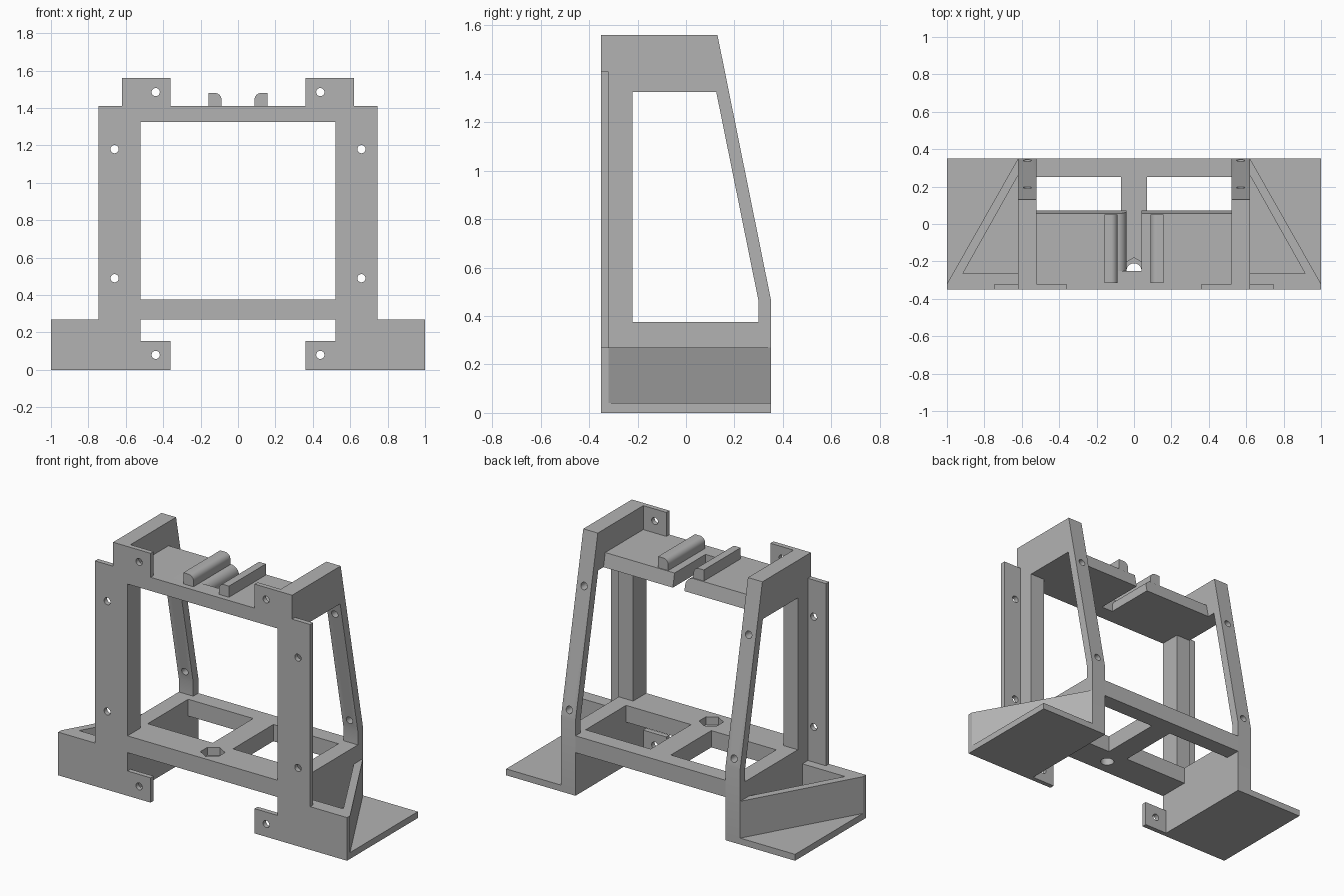
import bpy, bmesh, math
from mathutils import Vector

cube = bpy.data.objects.get("Cube")
if cube:
    bpy.data.objects.remove(cube, do_unlink=True)

GREY = (0.45, 0.45, 0.45, 1)
grey = bpy.data.materials.new("plain grey")
grey.use_nodes = True
grey.diffuse_color = GREY
grey.node_tree.nodes["Principled BSDF"].inputs["Base Color"].default_value = GREY


def prism(name, points, axis, lo, hi):
    """Extrude a flat outline along an axis; outline uses the other two axes in order."""
    i = "xyz".index(axis)

    def place(p, h):
        c = list(p)
        c.insert(i, h)
        return c
    bm = bmesh.new()
    face = bm.faces.new([bm.verts.new(place(p, lo)) for p in points])
    ext = bmesh.ops.extrude_face_region(bm, geom=[face])
    step = Vector((0, 0, 0))
    step[i] = hi - lo
    bmesh.ops.translate(bm, vec=step, verts=[g for g in ext["geom"] if isinstance(g, bmesh.types.BMVert)])
    bmesh.ops.recalc_face_normals(bm, faces=bm.faces)
    mesh = bpy.data.meshes.new(name)
    bm.to_mesh(mesh)
    bm.free()
    mesh.materials.append(grey)
    obj = bpy.data.objects.new(name, mesh)
    bpy.context.collection.objects.link(obj)
    return obj


def rect(a, b, c, d):
    return [(a, c), (b, c), (b, d), (a, d)]


def ring(u, v, r, sides, start=0.0):
    turn = 2 * math.pi / sides
    return [(u + r * math.cos(start + k * turn), v + r * math.sin(start + k * turn)) for k in range(sides)]


def arc(u, v, r, a0, a1, steps=8):
    angles = [math.radians(a0 + (a1 - a0) * k / steps) for k in range(steps + 1)]
    return [(u + r * math.cos(a), v + r * math.sin(a)) for a in angles]


def cut(obj, points, axis, lo, hi):
    cutter = prism("cutter", points, axis, lo, hi)
    cutter.hide_render = True
    mod = obj.modifiers.new("cut", "BOOLEAN")
    mod.operation, mod.solver, mod.object = "DIFFERENCE", "EXACT", cutter
    bpy.context.view_layer.objects.active = obj
    bpy.ops.object.modifier_apply(modifier=mod.name)
    bpy.data.objects.remove(cutter, do_unlink=True)


def flip(points, s):
    return [(s * u, v) for u, v in points]


HOLE = 0.022
parts = []
for s, side in ((1, "left"), (-1, "right")):
    # Thin front plate with mounting tabs
    plate = prism(side + "_front_plate", flip([
        (0.36, 0), (1, 0), (1, 0.27), (0.745, 0.27), (0.745, 1.41), (0.62, 1.41), (0.62, 1.56),
        (0.36, 1.56), (0.36, 1.41), (0.52, 1.41), (0.52, 0.155), (0.36, 0.155)], s), "y", -0.35, -0.32)
    for x, z in ((0.44, 1.485), (0.44, 0.08), (0.66, 1.18), (0.66, 0.49)):
        cut(plate, ring(s * x, z, HOLE, 24), "y", -0.4, -0.3)

    # Side panel with a slanted rear strut around a large window
    x0, x1 = sorted((s * 0.52, s * 0.62))
    panel = prism(side + "_side_panel", [
        (-0.32, 0), (0.35, 0), (0.35, 0.47), (0.13, 1.56), (-0.32, 1.56)], "x", x0, x1)
    cut(panel, [(-0.22, 0.375), (0.3, 0.375), (0.3, 0.46), (0.125, 1.325), (-0.22, 1.325)],
        "x", x0 - 0.1, x1 + 0.1)
    for z in (0.52, 1.24):
        cut(panel, ring(s * 0.57, z, HOLE, 24), "y", 0.05, 0.45)

    # Foot plate and the hollow triangular brace on it
    foot = prism(side + "_foot", rect(s * 0.62, s, -0.32, 0.35), "z", 0, 0.04)
    brace = prism(side + "_foot_brace", flip([(0.62, -0.32), (1, -0.32), (0.62, 0.35)], s), "z", 0.04, 0.27)
    cut(brace, flip([(0.6, -0.265), (0.915, -0.265), (0.62, 0.26), (0.6, 0.295)], s), "z", 0.03, 0.3)

    # Rounded rail on the shelf
    rail = prism(side + "_rail", flip([(0.088, 1.41)] + arc(0.123, 1.445, 0.035, 180, 90)
                                      + [(0.158, 1.48), (0.158, 1.41)], s), "y", -0.315, 0.05)
    parts += [plate, panel, foot, brace, rail]

# Top shelf, slotted from the back with one rounded slot edge
shelf = prism("top_shelf", [(-0.35, 1.325), (0.073, 1.325), (0.056, 1.41), (-0.35, 1.41)], "x", -0.52, 0.52)
cut(shelf, [(-0.04, 1.3), (0.04, 1.3), (0.04, 1.45), (-0.09, 1.45)]
    + arc(-0.09, 1.36, 0.05, 90, 0), "y", -0.25, 0.2)

# Lower frame with two openings, a bolt hole and a nut pocket
frame = prism("lower_frame", rect(-0.52, 0.52, -0.35, 0.35), "z", 0.27, 0.375)
for s in (1, -1):
    cut(frame, rect(s * 0.07, s * 0.56, -0.15, 0.25), "z", 0.2, 0.45)
cut(frame, ring(0, -0.25, 0.04, 24), "z", 0.2, 0.45)
cut(frame, ring(0, -0.25, 0.07, 6, math.pi / 2), "z", 0.325, 0.45)
parts += [shelf, frame]

# Smooth round surfaces, keep edges sharp
bpy.ops.object.select_all(action="DESELECT")
for obj in parts:
    obj.select_set(True)
bpy.context.view_layer.objects.active = frame
bpy.ops.object.shade_smooth_by_angle(angle=math.radians(30))
